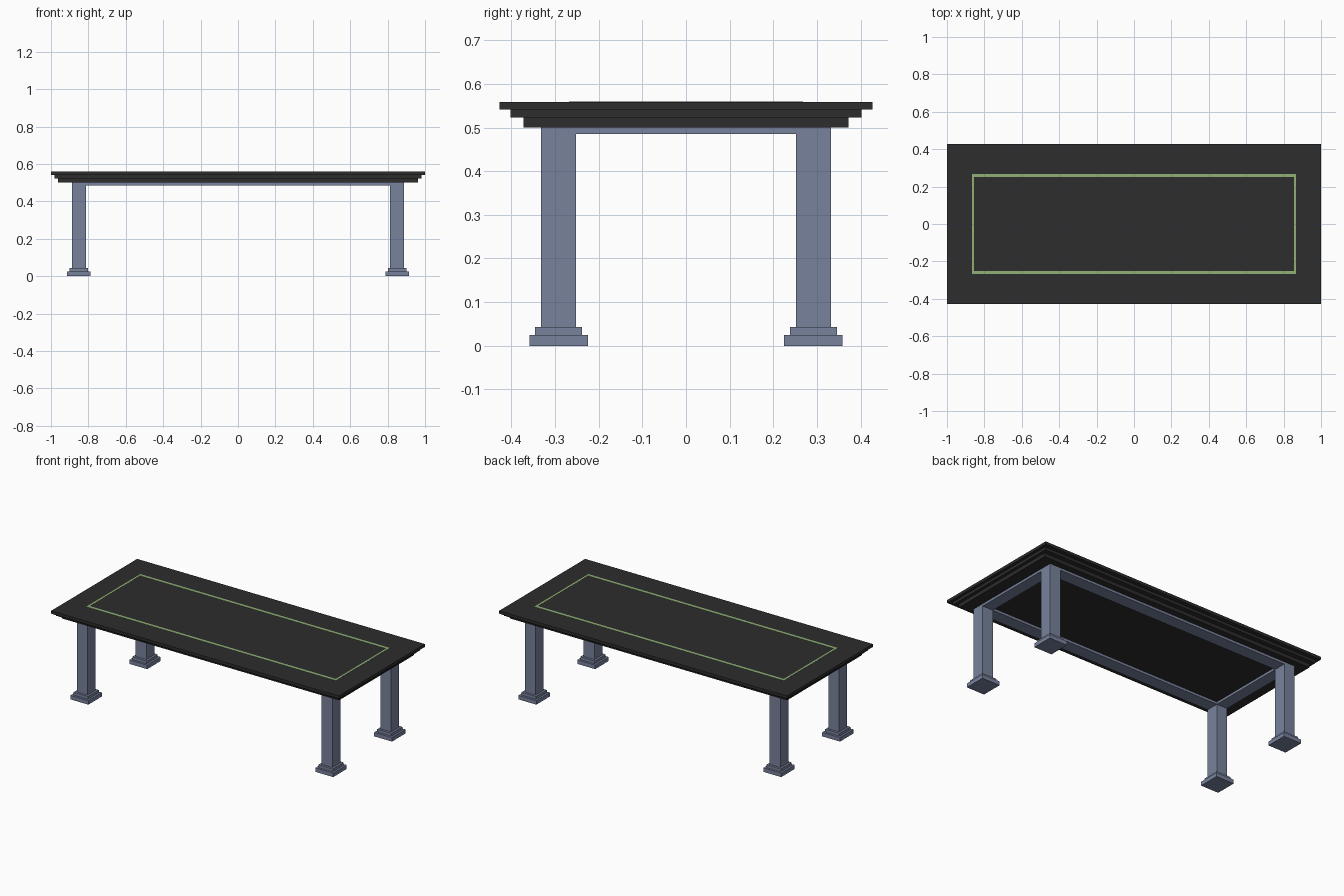
import bpy
import bmesh
from mathutils import Matrix

if "Cube" in bpy.data.objects:
    bpy.data.objects.remove(bpy.data.objects["Cube"], do_unlink=True)


def material(name, rgb):
    mat = bpy.data.materials.new(name)
    mat.use_nodes = True
    mat.diffuse_color = (*rgb, 1)
    mat.node_tree.nodes["Principled BSDF"].inputs["Base Color"].default_value = (*rgb, 1)
    return mat


black = material("charcoal", (0.026, 0.026, 0.026))
slate = material("slate blue", (0.19, 0.225, 0.335))
green = material("soft green", (0.28, 0.435, 0.175))


def make_object(name, bm, mat):
    mesh = bpy.data.meshes.new(name)
    bm.to_mesh(mesh)
    bm.free()
    mesh.materials.append(mat)
    obj = bpy.data.objects.new(name, mesh)
    bpy.context.collection.objects.link(obj)
    return obj


def box(name, mat, half_x, half_y, bottom, top, x=0, y=0):
    bm = bmesh.new()
    place = Matrix.Translation((x, y, (bottom + top) / 2))
    size = Matrix.Diagonal((2 * half_x, 2 * half_y, top - bottom, 1))
    bmesh.ops.create_cube(bm, size=1, matrix=place @ size)
    return make_object(name, bm, mat)


# Stepped table top
box("lower_top_slab", black, 0.962, 0.372, 0.5, 0.523)
box("middle_top_slab", black, 0.982, 0.402, 0.523, 0.541)
box("upper_top_slab", black, 1.0, 0.427, 0.541, 0.559)

# Thin inlaid border on the top
LINE_X, LINE_Y = 0.861, 0.259
for side, label in ((-1, "right"), (1, "left")):
    box(label + "_inlay", green, 0.006, LINE_Y + 0.009, 0.557, 0.56, x=side * LINE_X)
for side, label in ((-1, "front"), (1, "back")):
    box(label + "_inlay", green, LINE_X - 0.006, 0.009, 0.557, 0.56, y=side * LINE_Y)

# Square legs on stepped feet
LEG_X, LEG_Y = 0.851, 0.292
HALF_X, HALF_Y = 0.037, 0.04
for sx, lr in ((-1, "right"), (1, "left")):
    for sy, fb in ((-1, "front"), (1, "back")):
        x, y = sx * LEG_X, sy * LEG_Y
        corner = fb + "_" + lr
        box(corner + "_foot", slate, 0.062, 0.067, 0, 0.025, x, y)
        box(corner + "_foot_step", slate, 0.05, 0.054, 0.025, 0.043, x, y)
        box(corner + "_leg", slate, HALF_X, HALF_Y, 0.043, 0.5, x, y)

# Shallow rails joining the legs
for side, label in ((-1, "right"), (1, "left")):
    box(label + "_rail", slate, HALF_X, LEG_Y - HALF_Y, 0.485, 0.5, x=side * LEG_X)
for side, label in ((-1, "front"), (1, "back")):
    box(label + "_rail", slate, LEG_X - HALF_X, HALF_Y, 0.485, 0.5, y=side * LEG_Y)
